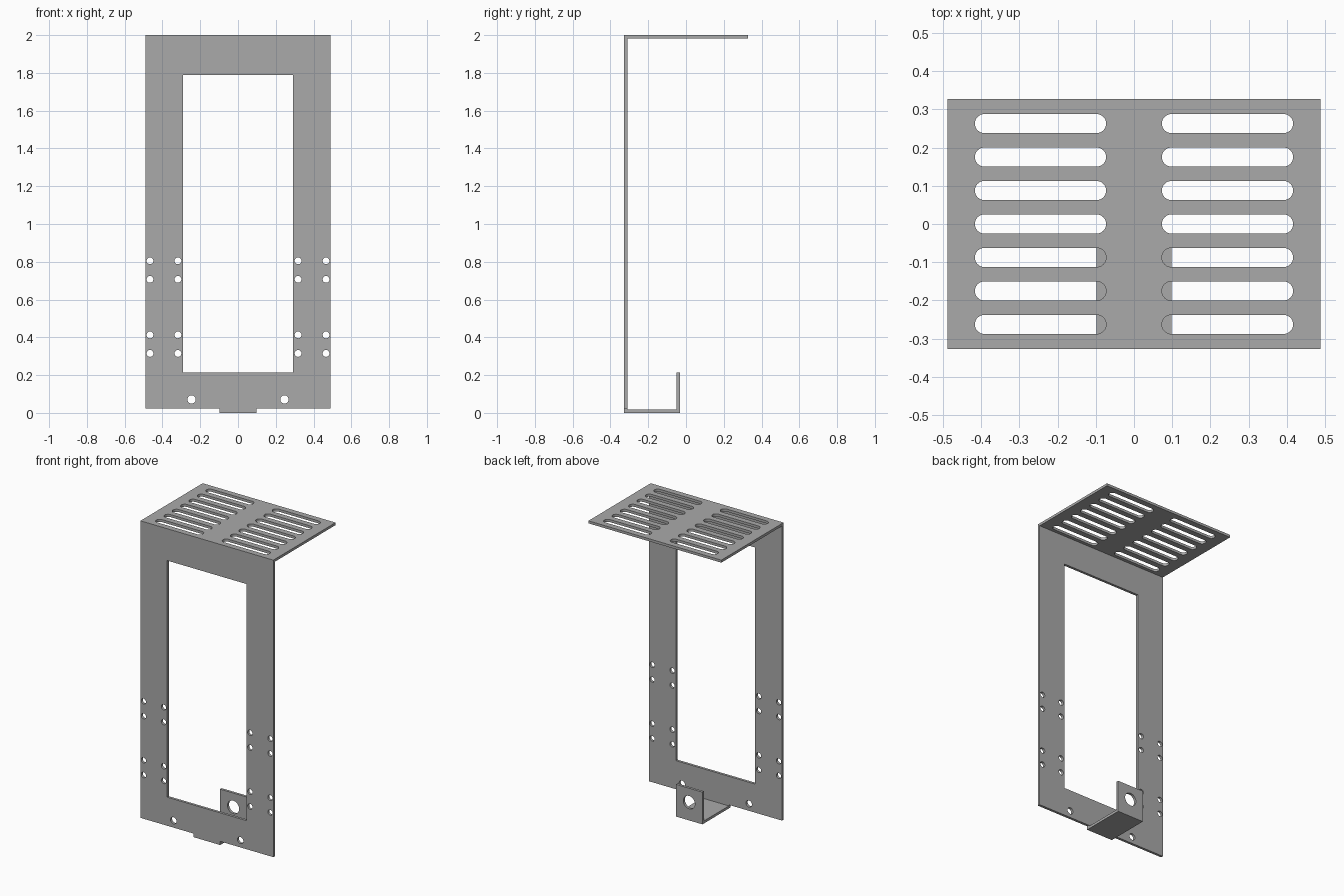
import bpy
from math import pi, cos, sin

# Remove the default cube
cube = bpy.data.objects.get("Cube")
if cube:
    bpy.data.objects.remove(cube, do_unlink=True)

T = 0.017             # sheet thickness
HALF_W = 0.489        # half width of the frame
FRONT, BACK = -0.327, 0.327
TAB_W = 0.098         # half width of the bottom tab
TAB_BACK = -0.033
LIP_TOP = 0.214

# Single sheet-metal material
metal = bpy.data.materials.new("grey metal")
metal.use_nodes = True
GREY = (0.4, 0.4, 0.4, 1)
metal.diffuse_color = GREY
metal.node_tree.nodes["Principled BSDF"].inputs["Base Color"].default_value = GREY


def rect(x0, x1, y0, y1):
    return [(x0, y0), (x1, y0), (x1, y1), (x0, y1)]


def slot(cx, cy, r, half=0.0, n=16):
    """Circle, or a rounded slot when half (straight half length) is given."""
    pts = []
    for side in (1, -1):
        start = -pi / 2 if side > 0 else pi / 2
        count = n + 1 if half else n
        for i in range(count):
            a = start + pi * i / n
            pts.append((cx + side * half + r * cos(a), cy + r * sin(a)))
    return pts


def sheet(name, outline, holes, location, upright):
    """Flat plate with cut-outs, made from a filled 2D curve."""
    curve = bpy.data.curves.new(name + "_profile", 'CURVE')
    curve.dimensions = '2D'
    curve.fill_mode = 'BOTH'
    curve.extrude = T / 2
    for loop in [outline] + holes:
        spline = curve.splines.new('POLY')
        spline.points.add(len(loop) - 1)
        for p, (x, y) in zip(spline.points, loop):
            p.co = (x, y, 0, 1)
        spline.use_cyclic_u = True
    obj = bpy.data.objects.new(name, curve)
    bpy.context.collection.objects.link(obj)
    obj.location = location
    obj.rotation_euler.x = pi / 2 if upright else 0
    bpy.ops.object.select_all(action='DESELECT')
    obj.select_set(True)
    bpy.context.view_layer.objects.active = obj
    bpy.ops.object.convert(target='MESH')
    obj = bpy.context.view_layer.objects.active
    # Weld the caps to the rims
    bpy.ops.object.mode_set(mode='EDIT')
    bpy.ops.mesh.select_all(action='SELECT')
    bpy.ops.mesh.remove_doubles(threshold=0.0001)
    bpy.ops.mesh.normals_make_consistent(inside=False)
    bpy.ops.object.mode_set(mode='OBJECT')
    bpy.ops.object.shade_smooth_by_angle()
    obj.data.materials.clear()
    obj.data.materials.append(metal)
    return obj


# Front frame: window, screw holes and a short tongue reaching the tab
base = 0.024
frame_outline = [(-HALF_W, base), (-TAB_W, base), (-TAB_W, T), (TAB_W, T),
                 (TAB_W, base), (HALF_W, base), (HALF_W, 2 - T), (-HALF_W, 2 - T)]
frame_holes = [rect(-0.292, 0.292, LIP_TOP, 1.788)]
for s in (-1, 1):
    frame_holes.append(slot(s * 0.246, 0.071, 0.022))
    for x in (0.318, 0.466):
        for z in (0.315, 0.413, 0.707, 0.805):
            frame_holes.append(slot(s * x, z, 0.018))
sheet("front_frame", frame_outline, frame_holes, (0, FRONT + T / 2, 0), True)

# Top panel with two columns of ventilation slots
vents = [slot(s * 0.245, i * 0.0877, 0.025, 0.147)
         for s in (-1, 1) for i in range(-3, 4)]
sheet("vented_top", rect(-HALF_W, HALF_W, FRONT, BACK), vents,
      (0, 0, 2 - T / 2), False)

# Bottom tab and its upturned lip with a hole
sheet("bottom_tab", rect(-TAB_W, TAB_W, FRONT, TAB_BACK), [],
      (0, 0, T / 2), False)
sheet("tab_lip", rect(-TAB_W, TAB_W, T, LIP_TOP), [slot(0, 0.12, 0.043)],
      (0, TAB_BACK - T / 2, 0), True)
